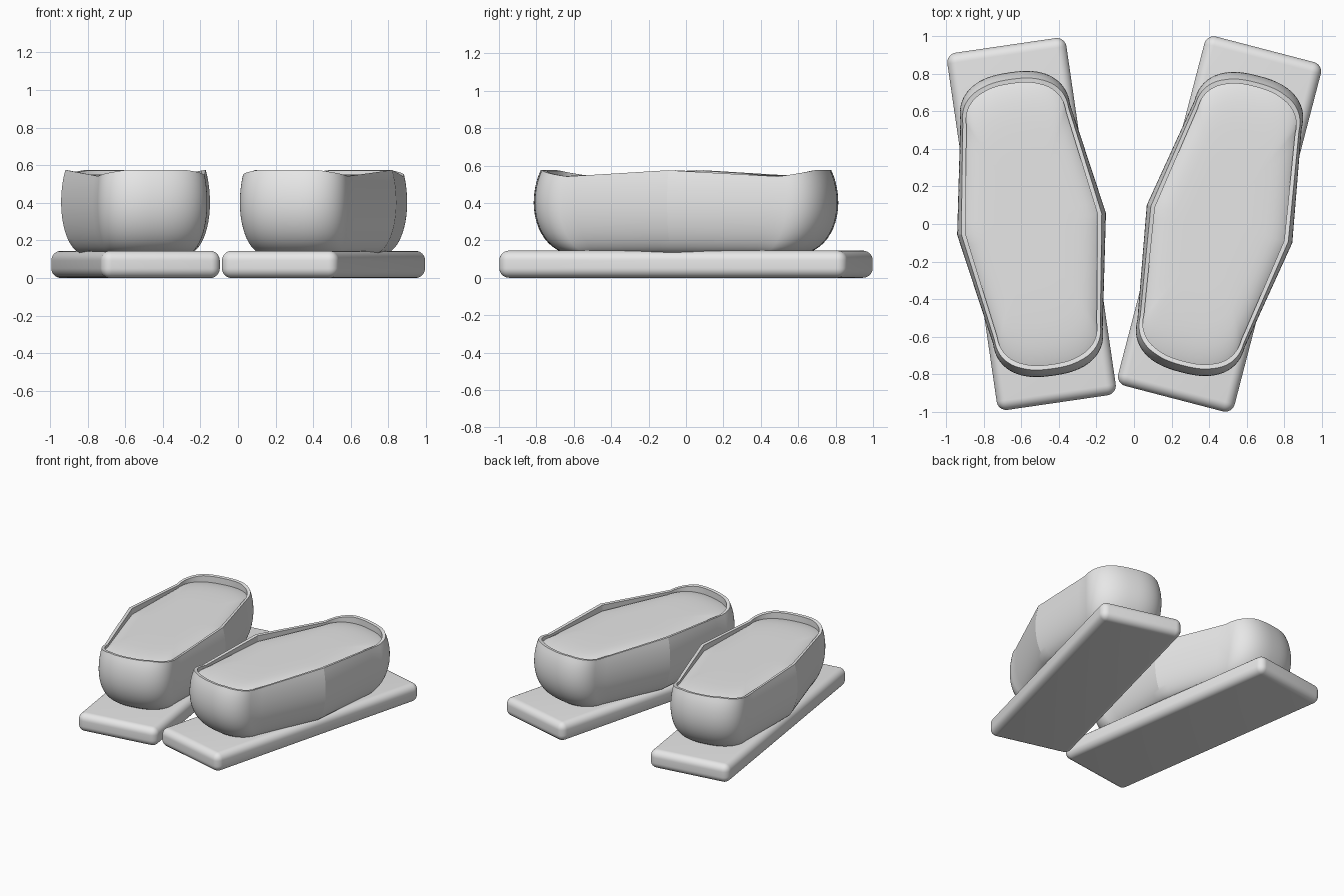
import bpy, bmesh, math
from mathutils import Matrix

if "Cube" in bpy.data.objects:
    bpy.data.objects.remove(bpy.data.objects["Cube"])

grey = bpy.data.materials.new("light grey")
grey.diffuse_color = (0.8, 0.8, 0.8, 1)
grey.use_nodes = True
grey.node_tree.nodes["Principled BSDF"].inputs["Base Color"].default_value = grey.diffuse_color


def outline():
    """Plan of the roll: kinked straight sides, rounded ends; (x, y, rim height)."""
    quarter = []
    for i in range(8):                                  # straight side
        t = i / 8
        quarter.append((0.40 - 0.105 * t, 0.60 * t, 0.575 - 0.033 * t))
    n = 18
    for i in range(n + 1):                              # rounded end
        a = math.pi / 2 * i / n
        x = 0.295 * math.cos(a) ** 0.8
        y = 0.60 + 0.215 * math.sin(a) ** 0.9
        quarter.append((max(x, 0), y, 0.542 + 0.033 * min(1, i / n * 1.5)))
    half = quarter + [(-x, y, z) for x, y, z in quarter[-2::-1]]
    return half + [(-x, -y, z) for x, y, z in half[1:-1]]


def finish(bm, name, place):
    bmesh.ops.recalc_face_normals(bm, faces=bm.faces)
    me = bpy.data.meshes.new(name)
    bm.to_mesh(me)
    bm.free()
    ob = bpy.data.objects.new(name, me)
    bpy.context.collection.objects.link(ob)
    me.materials.append(grey)
    ob.matrix_world = place
    bpy.ops.object.select_all(action='DESELECT')
    ob.select_set(True)
    bpy.context.view_layer.objects.active = ob
    bpy.ops.object.shade_smooth_by_angle(angle=math.radians(17))
    return ob


def skin(bm, rings):
    loops = [[bm.verts.new(p) for p in r] for r in rings]
    for a, b in zip(loops, loops[1:]):
        for i in range(len(a)):
            j = (i + 1) % len(a)
            bm.faces.new((a[i], a[j], b[j], b[i]))
    return loops


def bulge(p, z):
    """Push an outline point inwards according to its height on the bulging wall."""
    s = (z - 0.4) / (0.30 if z > 0.4 else 0.27)
    k = 1 - math.sqrt(max(0, 1 - s * s))
    return (p[0] * (1 - 0.3 * k), p[1] * (1 - 0.245 * k), z)


PLAN = outline()


def wrap(name, place):
    bm = bmesh.new()
    rings = []
    for i in range(13):                                 # underside to widest height
        a = math.pi / 2 * (1 - i / 12)
        rings.append([bulge(p, 0.4 - 0.27 * math.sin(a)) for p in PLAN])
    for i in range(1, 7):                               # widest height to rim
        rings.append([bulge(p, 0.4 + (p[2] - 0.4) * i / 6) for p in PLAN])
    top = rings[-1]
    inner = [(x * 0.94, y * 0.97, z - 0.003) for x, y, z in top]
    rings += [inner, [(x, y, 0.48) for x, y, z in inner]]
    loops = skin(bm, rings)
    bm.faces.new(loops[0])
    return finish(bm, name, place)


def filling(name, place):
    bm = bmesh.new()
    rings = []
    for r in (1, 0.985, 0.965, 0.94, 0.9, 0.85, 0.78, 0.68, 0.5, 0.25):
        rings.append([(p[0] * 0.915 * r, p[1] * 0.945 * r, 0.552 - 0.035 * r ** 8)
                      for p in PLAN])
    loops = skin(bm, rings)
    bm.faces.new(loops[-1])
    return finish(bm, name, place)


def board(name, place):
    bm = bmesh.new()
    bmesh.ops.create_cube(bm, size=1, matrix=Matrix.Translation((0, 0, 0.0725))
                          @ Matrix.Diagonal((0.64, 1.92, 0.145, 1)))
    bmesh.ops.bevel(bm, geom=bm.edges[:], offset=0.052, segments=8,
                    profile=0.5, affect='EDGES')
    return finish(bm, name, place)


# two pieces, each turned slightly on the spot
for side, x, turn in (("left", -0.545, 8.3), ("right", 0.455, -14.6)):
    place = Matrix.Translation((x, 0, 0)) @ Matrix.Rotation(math.radians(turn), 4, 'Z')
    board(side + "_board", place)
    wrap(side + "_wrap", place)
    filling(side + "_filling", place)
